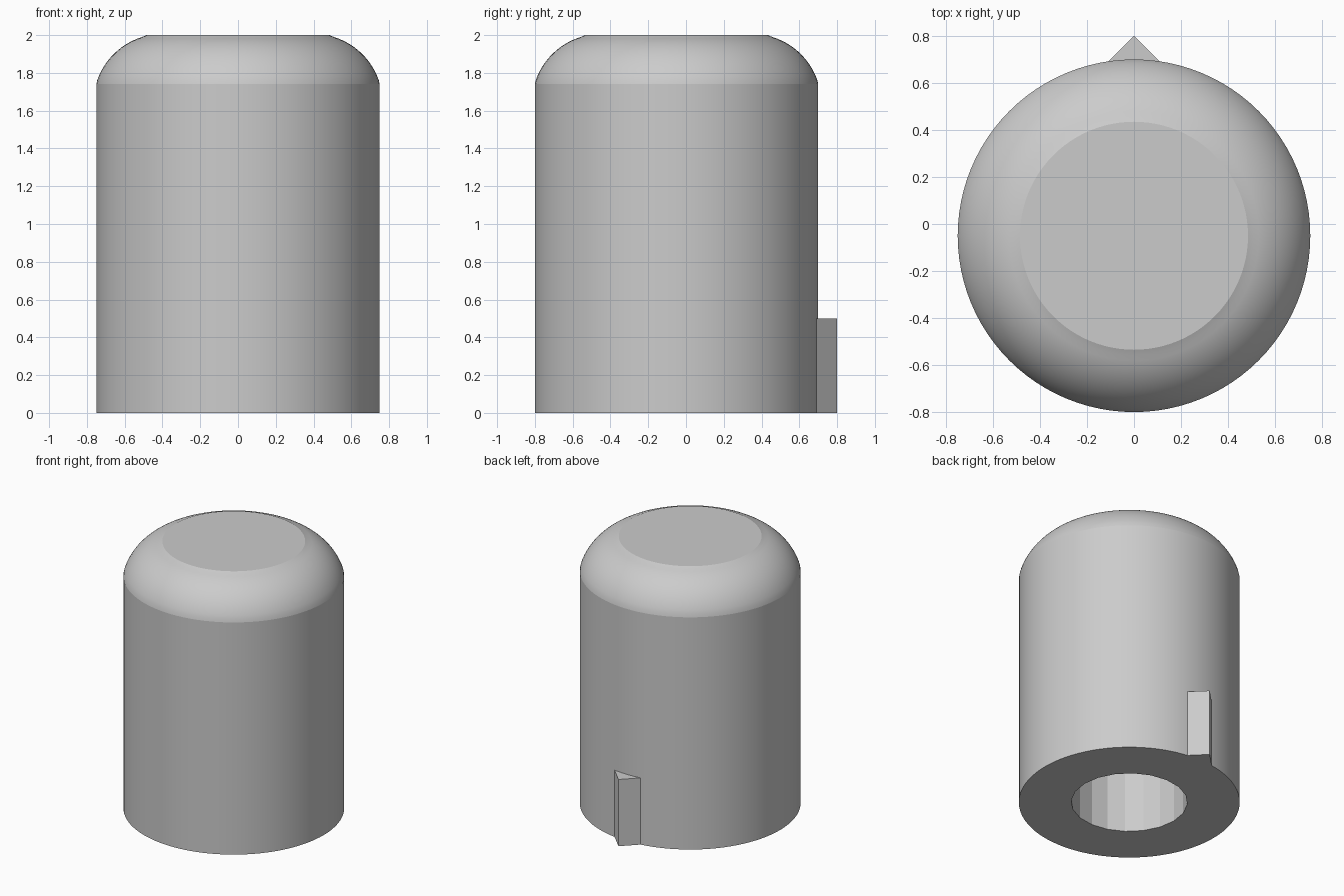
import bpy, bmesh, math

cube = bpy.data.objects.get("Cube")
if cube:
    bpy.data.objects.remove(cube, do_unlink=True)

AXIS_Y = -0.05      # the knob axis sits slightly forward of the origin
RADIUS = 0.75
SEGMENTS = 96

grey = bpy.data.materials.new("light_grey")
grey.use_nodes = True
colour = (0.6, 0.6, 0.6, 1)
grey.diffuse_color = colour
grey.node_tree.nodes["Principled BSDF"].inputs["Base Color"].default_value = colour


def add_object(name, bm):
    bmesh.ops.recalc_face_normals(bm, faces=bm.faces)
    mesh = bpy.data.meshes.new(name)
    bm.to_mesh(mesh)
    bm.free()
    mesh.materials.append(grey)
    obj = bpy.data.objects.new(name, mesh)
    bpy.context.collection.objects.link(obj)
    return obj


def prism(name, outline, z0, z1):
    """Extrude a flat outline upwards."""
    bm = bmesh.new()
    face = bm.faces.new([bm.verts.new((x, y, z0)) for x, y in outline])
    grown = bmesh.ops.extrude_face_region(bm, geom=[face])
    top = [v for v in grown["geom"] if isinstance(v, bmesh.types.BMVert)]
    bmesh.ops.translate(bm, verts=top, vec=(0, 0, z1 - z0))
    return add_object(name, bm)


def circle(radius, sides):
    return [(radius * math.cos(math.tau * i / sides),
             AXIS_Y + radius * math.sin(math.tau * i / sides)) for i in range(sides)]


# Knob body: straight wall, rounded shoulder, flat top
arc_x, arc_z, arc_r = 0.4, 1.64, 0.366
low, high = math.asin(0.1 / arc_r), math.acos(0.085 / arc_r)
profile = [(RADIUS, 0)]
for i in range(17):
    a = low + (high - low) * i / 16
    profile.append((arc_x + arc_r * math.cos(a), arc_z + arc_r * math.sin(a)))
profile[1] = (RADIUS, profile[1][1])
profile[-1] = (profile[-1][0], 2)

bm = bmesh.new()
rings = [[bm.verts.new((x, y, z)) for x, y in circle(r, SEGMENTS)] for r, z in profile]
for lower, upper in zip(rings, rings[1:]):
    for i in range(SEGMENTS):
        j = (i + 1) % SEGMENTS
        bm.faces.new((lower[i], lower[j], upper[j], upper[i]))
bm.faces.new(rings[0])
bm.faces.new(rings[-1])
body = add_object("knob_body", bm)

# Shaft hole in the underside
cutter = prism("shaft_hole_cutter", circle(0.395, 20), -0.2, 1.2)
cutter.hide_render = True
hole = body.modifiers.new("shaft_hole", "BOOLEAN")
hole.operation = "DIFFERENCE"
hole.solver = "EXACT"
hole.object = cutter

bpy.ops.object.select_all(action="DESELECT")
bpy.context.view_layer.objects.active = body
body.select_set(True)
bpy.ops.object.modifier_apply(modifier=hole.name)
bpy.data.objects.remove(cutter, do_unlink=True)
bpy.ops.object.shade_smooth_by_angle(angle=math.radians(10))

# Triangular pointer at the back
prism("pointer", [(-0.12, 0.68), (0.12, 0.68), (0, 0.8)], 0, 0.5)
